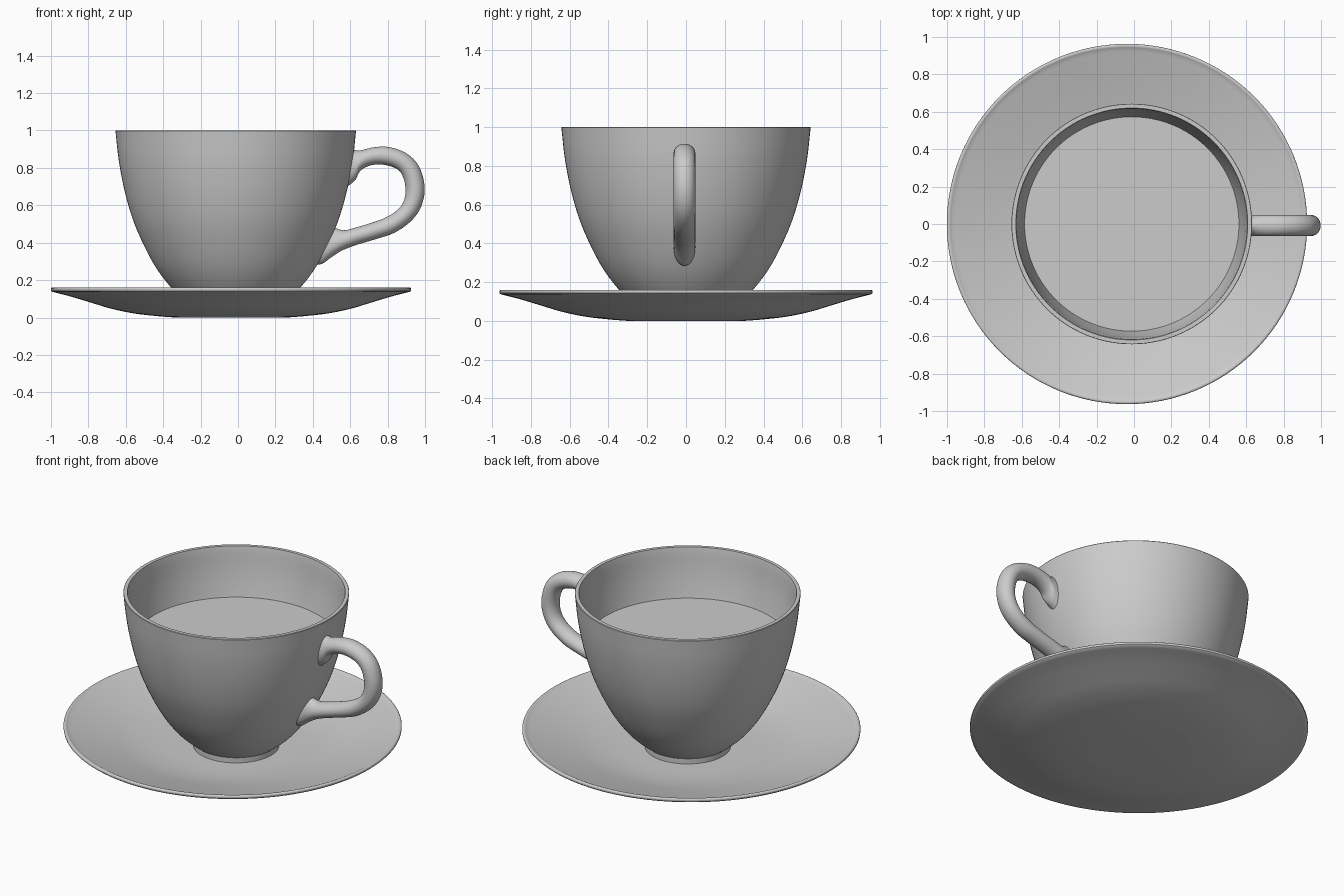
import bpy, bmesh, math
from mathutils import Vector

if "Cube" in bpy.data.objects:
    bpy.data.objects.remove(bpy.data.objects["Cube"])

china = bpy.data.materials.new("grey_china")
china.diffuse_color = (0.6, 0.6, 0.6, 1)
china.use_nodes = True
china.node_tree.nodes["Principled BSDF"].inputs["Base Color"].default_value = china.diffuse_color


def smooth_path(points, steps=5):
    """Catmull-Rom interpolation through points of any dimension."""
    pts = [Vector(p) for p in points]
    pts = [pts[0] * 2 - pts[1]] + pts + [pts[-1] * 2 - pts[-2]]
    out = []
    for i in range(1, len(pts) - 2):
        a, b, c, d = pts[i - 1:i + 3]
        for s in range(steps):
            t = s / steps
            out.append(0.5 * (2 * b + (c - a) * t + (2 * a - 5 * b + 4 * c - d) * t * t
                              + (3 * b - a - 3 * c + d) * t ** 3))
    return out + [pts[-2]]


def skin(name, rings, angle=35):
    """Join rings of equal length into a capped, smooth shaded object."""
    bm = bmesh.new()
    loops = [[bm.verts.new(p) for p in ring] for ring in rings]
    n = len(loops[0])
    for r0, r1 in zip(loops, loops[1:]):
        for i in range(n):
            j = (i + 1) % n
            bm.faces.new((r0[i], r0[j], r1[j], r1[i]))
    bm.faces.new(loops[0])
    bm.faces.new(loops[-1])
    bmesh.ops.recalc_face_normals(bm, faces=bm.faces)
    mesh = bpy.data.meshes.new(name)
    bm.to_mesh(mesh)
    bm.free()
    ob = bpy.data.objects.new(name, mesh)
    bpy.context.collection.objects.link(ob)
    mesh.materials.append(china)
    bpy.ops.object.select_all(action='DESELECT')
    ob.select_set(True)
    bpy.context.view_layer.objects.active = ob
    bpy.ops.object.shade_smooth_by_angle(angle=math.radians(angle))
    return ob


def lathe(name, profile, x, n=128):
    rings = [[(x + r * math.cos(2 * math.pi * i / n), r * math.sin(2 * math.pi * i / n), z)
              for i in range(n)] for r, z in profile]
    return skin(name, rings)


# Saucer: curved underside, thin lip, shallow dish
under = smooth_path([(0.3, 0), (0.4, 0.008), (0.52, 0.022), (0.64, 0.047), (0.75, 0.08),
                     (0.86, 0.113), (0.955, 0.137)])
lip = smooth_path([(0.962, 0.143), (0.963, 0.154), (0.957, 0.16), (0.948, 0.16), (0.938, 0.155)], 3)
dish = smooth_path([(0.92, 0.15), (0.82, 0.122), (0.7, 0.09), (0.58, 0.062), (0.45, 0.045),
                    (0.3, 0.04), (0.05, 0.04)])
lathe("saucer", under + lip + dish, -0.0375)

# Cup: foot ring, rounded outer wall, thin rim, inner wall
foot = [Vector((0.245, 0.035)), Vector((0.245, 0.06))]
outer = smooth_path([(0.245, 0.072), (0.29, 0.108), (0.345, 0.16), (0.405, 0.235), (0.455, 0.315),
                     (0.505, 0.415), (0.545, 0.51), (0.577, 0.61), (0.604, 0.72),
                     (0.627, 0.85), (0.643, 0.997)])
rim = [Vector((0.641, 1.0)), Vector((0.62, 1.0))]
inner = [Vector((r - 0.024, z + 0.012)) for r, z in reversed(outer) if 0.1 < z < 0.97]
lathe("cup", foot + outer + rim + inner, -0.012)

# Drink: thin disc inside the cup
lathe("drink", [(0.568, 0.66), (0.582, 0.70)], -0.012)

# Handle: outer and inner edge (x, z, x, z) along its length, oval section
edges = [(0.612, 0.90, 0.585, 0.70), (0.642, 0.892, 0.627, 0.735), (0.67, 0.897, 0.655, 0.785),
         (0.73, 0.911, 0.715, 0.815), (0.81, 0.911, 0.79, 0.815), (0.90, 0.878, 0.855, 0.79),
         (0.967, 0.81, 0.885, 0.745), (0.998, 0.70, 0.896, 0.68), (0.982, 0.60, 0.885, 0.62),
         (0.93, 0.52, 0.85, 0.573), (0.84, 0.455, 0.79, 0.535), (0.74, 0.42, 0.71, 0.505),
         (0.64, 0.39, 0.625, 0.48), (0.56, 0.36, 0.575, 0.467), (0.50, 0.323, 0.545, 0.47),
         (0.45, 0.287, 0.522, 0.478), (0.41, 0.285, 0.505, 0.48)]
rings = []
for ox, oz, ix, iz in smooth_path(edges, 4):
    ring = []
    for i in range(28):
        a = 2 * math.pi * i / 28
        k = math.cos(a) / 2
        ring.append(((ox + ix) / 2 + (ox - ix) * k, -0.008 + 0.056 * math.sin(a),
                     (oz + iz) / 2 + (oz - iz) * k))
    rings.append(ring)
skin("handle", rings, 50)
